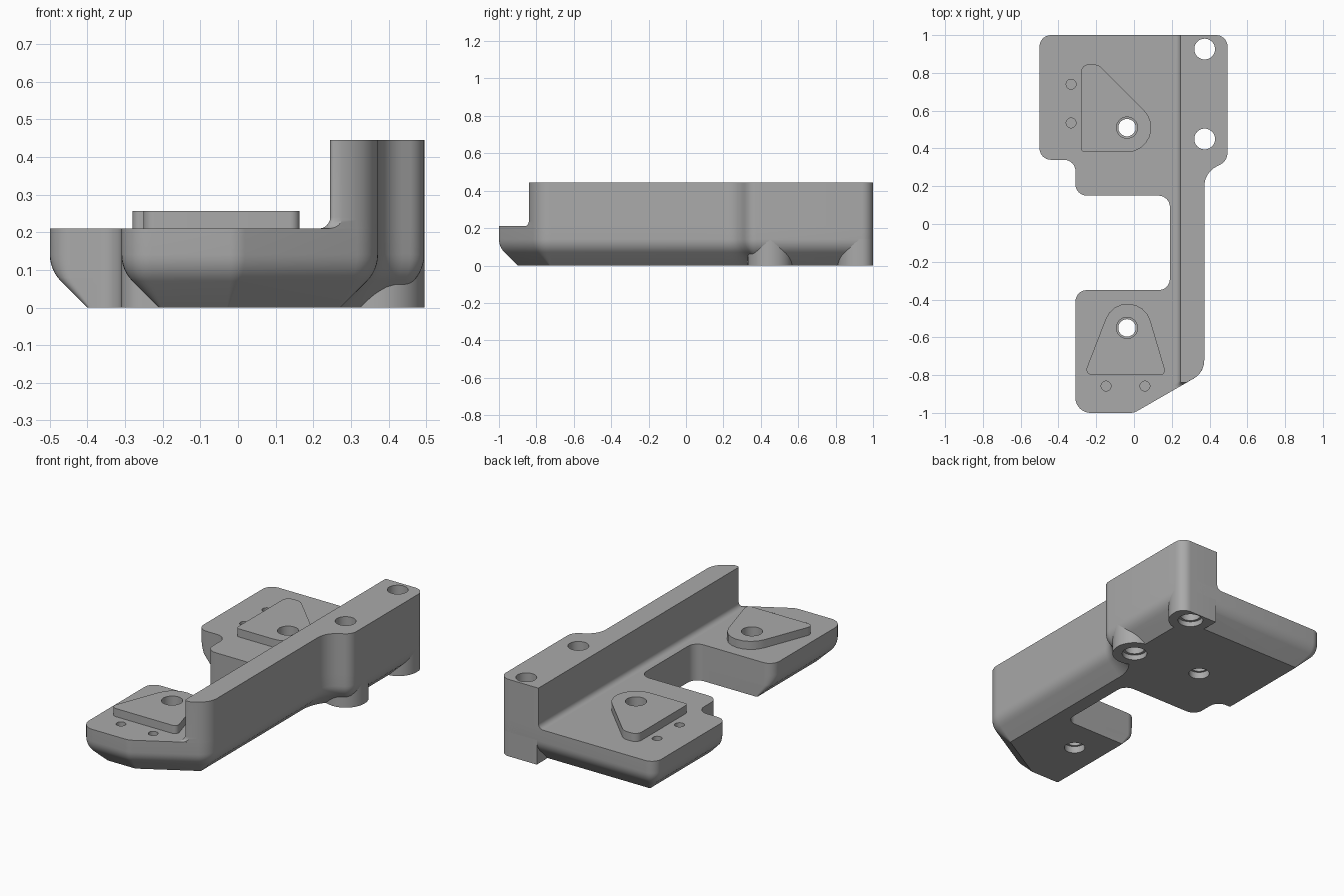
import bpy, bmesh, math
from mathutils import Vector

if "Cube" in bpy.data.objects:
    bpy.data.objects.remove(bpy.data.objects["Cube"])

grey = bpy.data.materials.new("grey metal")
grey.diffuse_color = (0.4, 0.4, 0.4, 1)
grey.use_nodes = True
grey.node_tree.nodes["Principled BSDF"].inputs["Base Color"].default_value = grey.diffuse_color


def rounded(corners, seg=8):
    """Counter-clockwise outline from (x, y, radius) corners."""
    pts, n = [], len(corners)
    for i, (x, y, r) in enumerate(corners):
        p = Vector((x, y))
        a = (Vector(corners[i - 1][:2]) - p).normalized()
        b = (Vector(corners[(i + 1) % n][:2]) - p).normalized()
        half = a.angle(b) / 2
        if r <= 0:
            pts.append(p)
            continue
        t = r / math.tan(half)
        centre = p + (a + b).normalized() * r / math.sin(half)
        u, v = p + a * t - centre, p + b * t - centre
        sweep = math.pi - 2 * half
        for k in range(seg + 1):
            s = k / seg
            pts.append(centre + (u * math.sin((1 - s) * sweep)
                                 + v * math.sin(s * sweep)) / math.sin(sweep))
    return pts


def circle(x, y, r, n=40):
    return [Vector((x + r * math.cos(2 * math.pi * k / n),
                    y + r * math.sin(2 * math.pi * k / n))) for k in range(n)]


def loft(name, rings):
    """Closed solid through (outline, z) rings of equal point count."""
    bm = bmesh.new()
    loops = [[bm.verts.new((p.x, p.y, z)) for p in pts] for pts, z in rings]
    for lo, hi in zip(loops, loops[1:]):
        for i in range(len(lo)):
            bm.faces.new((lo[i - 1], lo[i], hi[i], hi[i - 1]))
    bm.faces.new(loops[0][::-1])
    bm.faces.new(loops[-1])
    bmesh.ops.recalc_face_normals(bm, faces=bm.faces)
    mesh = bpy.data.meshes.new(name)
    bm.to_mesh(mesh)
    bm.free()
    mesh.materials.append(grey)
    ob = bpy.data.objects.new(name, mesh)
    bpy.context.collection.objects.link(ob)
    return ob


def plate_outline(d):
    """Plate outline with its outer sides moved inward by d."""
    def r(v):
        return max(v - d, 0.008)
    return rounded([
        (-0.31 + d, -1 + d, r(0.08)), (-0.268 * d, -1 + d, r(0.08)),
        (0.372 - d, -0.786 + 0.577 * d, r(0.11)),
        (0.372 - d, 0.27 + 0.603 * d, 0.12 + 0.9 * d),
        (0.495 - d, 0.335 + 0.603 * d, r(0.07)),
        (0.495 - d, 1 - d, r(0.06)), (-0.5 + d, 1 - d, r(0.06)),
        (-0.5 + d, 0.34, r(0.06)), (-0.31, 0.34, 0.06), (-0.31, 0.15, 0.06),
        (0.19, 0.15, 0.06), (0.19, -0.35, 0.06), (-0.31 + d, -0.35, r(0.06))])


def wall_outline(e):
    """Wall outline, its inner sides spread outward by e."""
    f = e * 0.66
    return rounded([
        (0.245 - e, -0.84 - f, 0.012), (0.277 - 1.732 * f, -0.84 - f, 0),
        (0.372, -0.786, 0.11), (0.372, 0.27, 0.12), (0.495, 0.335, 0.07),
        (0.495, 1, 0.06), (0.245 - e, 1, 0)])


# Base plate: 45 degree underside bevel blending into upright sides
rings = [(plate_outline(0.1), 0)]
for k in range(7):
    a = math.radians(45 * (1 - k / 6))
    rings.append((plate_outline(0.1 * (1 - math.cos(a))), 0.141 - 0.1 * math.sin(a)))
rings.append((plate_outline(0), 0.21))
plate = loft("base_plate", rings)

# Upright wall with a cove at its foot
rings = []
for k in range(7):
    a = math.radians(15 * k)
    rings.append((wall_outline(0.03 * (1 - math.sin(a))), 0.24 - 0.03 * math.cos(a)))
rings.append((wall_outline(0), 0.445))
wall = loft("upright_wall", rings)

# Bosses carrying the wall bolt holes through the bevel
boss_mid = loft("middle_boss", [(circle(0.375, 0.45, 0.12), z) for z in (0, 0.2)])
end = rounded([(0.255, 0.81, 0.115), (0.495, 0.81, 0.115), (0.495, 1, 0.06), (0.255, 1, 0)])
boss_end = loft("end_boss", [(end, z) for z in (0, 0.2)])

# Raised triangular pads
pad_a = rounded([(-0.28, 0.38, 0.02), (0.276, 0.38, 0.13),
                 (-0.19, 0.845, 0.06), (-0.28, 0.845, 0.04)])
pad_b = rounded([(-0.265, -0.8, 0.03), (0.172, -0.8, 0.025), (-0.017, -0.16, 0.125)])
back_pad = loft("back_pad", [(pad_a, z) for z in (0.21, 0.257)])
front_pad = loft("front_pad", [(pad_b, z) for z in (0.21, 0.257)])


def drill(x, y, profile, targets):
    """Cut a stepped round hole, profile is (radius, z) pairs."""
    cutter = loft("hole_cutter", [(circle(x, y, r), z) for r, z in profile])
    cutter.hide_render = True
    for ob in targets:
        mod = ob.modifiers.new("hole", "BOOLEAN")
        mod.operation, mod.solver, mod.object = "DIFFERENCE", "EXACT", cutter
        bpy.context.view_layer.objects.active = ob
        bpy.ops.object.modifier_apply(modifier=mod.name)
    bpy.data.objects.remove(cutter)


# Pad bolt holes, widened at both ends
step = [(0.056, -0.1), (0.056, 0.04), (0.046, 0.041),
        (0.046, 0.17), (0.056, 0.171), (0.056, 0.5)]
drill(-0.037, 0.51, step, [plate, back_pad])
drill(-0.037, -0.55, step, [plate, front_pad])
# Wall bolt holes
step = [(0.068, -0.1), (0.068, 0.03), (0.055, 0.031), (0.055, 0.6)]
drill(0.374, 0.45, step, [plate, wall, boss_mid])
drill(0.374, 0.926, step, [plate, wall, boss_end])
# Small blind pin holes
for x, y in ((-0.333, 0.74), (-0.333, 0.535), (-0.148, -0.858), (0.058, -0.858)):
    drill(x, y, [(0.026, 0.1), (0.026, 0.3)], [plate])

# Smooth curves, crisp edges
for ob in (plate, wall, boss_mid, boss_end, back_pad, front_pad):
    bpy.ops.object.select_all(action="DESELECT")
    ob.select_set(True)
    bpy.context.view_layer.objects.active = ob
    bpy.ops.object.shade_smooth_by_angle(angle=math.radians(30))
